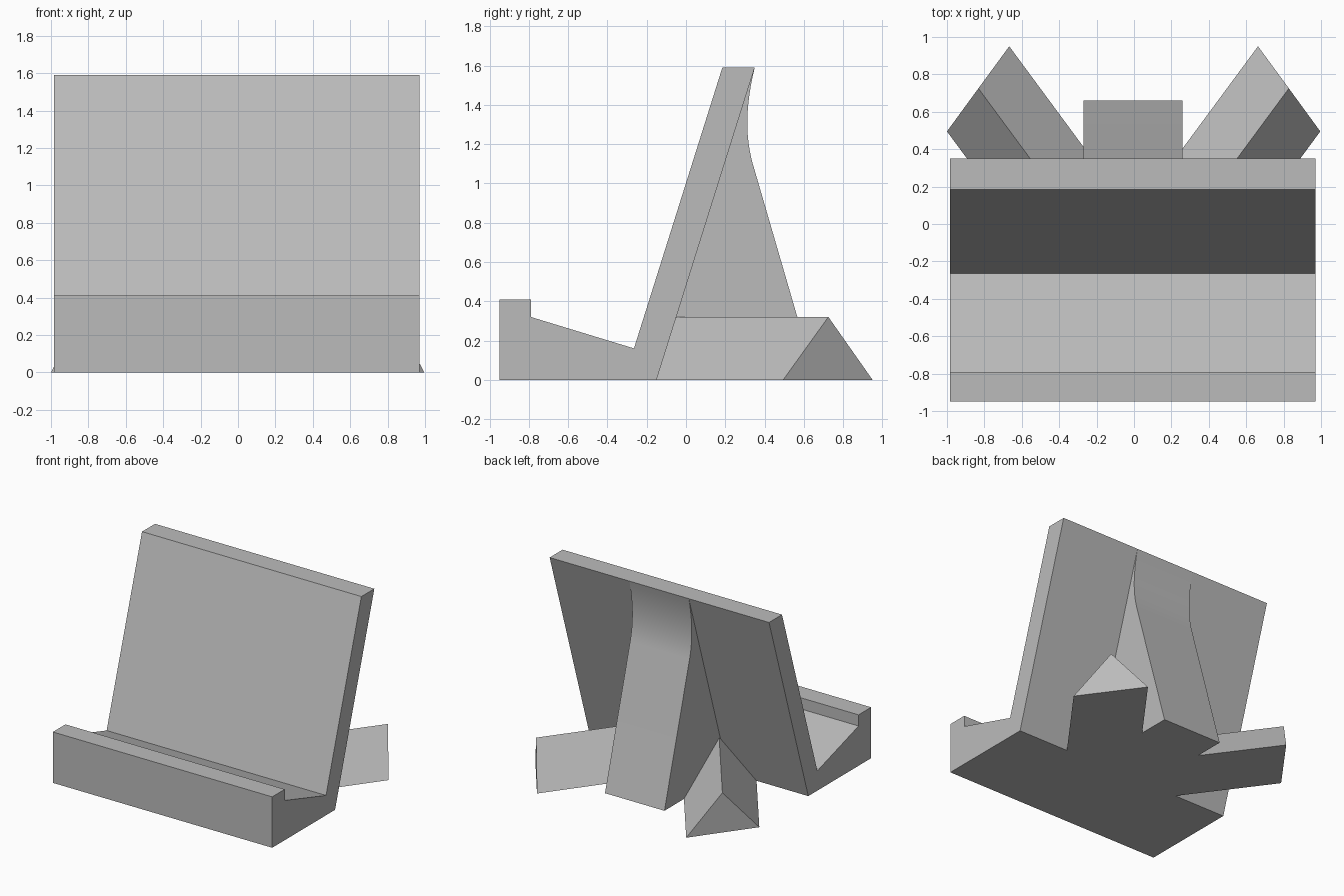
import bpy
import bmesh
from math import radians
from mathutils import Vector

cube = bpy.data.objects.get("Cube")
if cube:
    bpy.data.objects.remove(cube, do_unlink=True)

grey = bpy.data.materials.new("plain grey")
grey.use_nodes = True
colour = (0.5, 0.5, 0.5, 1)
grey.diffuse_color = colour
grey.node_tree.nodes["Principled BSDF"].inputs["Base Color"].default_value = colour


def prism(name, outline, sweep, smooth=False):
    """Sweep a flat outline along a vector into a closed solid."""
    bm = bmesh.new()
    face = bm.faces.new([bm.verts.new(p) for p in outline])
    swept = bmesh.ops.extrude_face_region(bm, geom=[face])["geom"]
    verts = [v for v in swept if isinstance(v, bmesh.types.BMVert)]
    bmesh.ops.translate(bm, verts=verts, vec=sweep)
    bmesh.ops.recalc_face_normals(bm, faces=bm.faces)
    mesh = bpy.data.meshes.new(name)
    bm.to_mesh(mesh)
    bm.free()
    mesh.materials.append(grey)
    obj = bpy.data.objects.new(name, mesh)
    bpy.context.collection.objects.link(obj)
    if smooth:
        bpy.ops.object.select_all(action='DESELECT')
        obj.select_set(True)
        bpy.context.view_layer.objects.active = obj
        bpy.ops.object.shade_smooth_by_angle(angle=radians(20))
    return obj


def side_profile(x, points):
    return [(x, y, z) for y, z in points]


# Tray with front lip and leaning back rest, one continuous profile
rest = [(-0.95, 0), (-0.95, 0.41), (-0.79, 0.41), (-0.79, 0.32),
        (-0.265, 0.16), (0.185, 1.59), (0.35, 1.59), (-0.15, 0)]
prism("tray_and_back_rest", side_profile(-0.985, rest), (1.955, 0, 0))

# Central strut, its upper back hollowed by a smooth curve
top, bend, low = Vector((0.35, 1.59)), Vector((0.28, 1.31)), Vector((0.34, 1.1))
steps = 12
hollow = []
for i in range(steps + 1):
    t = i / steps
    hollow.append(tuple(top * (1 - t) ** 2 + bend * 2 * t * (1 - t) + low * t ** 2))
strut = [(-0.15, 0)] + hollow + [(0.66, 0)]
prism("centre_strut", side_profile(-0.27, strut), (0.53, 0, 0), smooth=True)

# Splayed triangular feet, running inward to the back rest
for name, side in (("left_foot", 1), ("right_foot", -1)):
    end = [(side * x - 0.002, y, z) for x, y, z in
           ((0.665, 0.95, 0), (0.83, 0.725, 0.32), (0.998, 0.495, 0))]
    prism(name, end, (side * -0.609, -0.825, 0))
